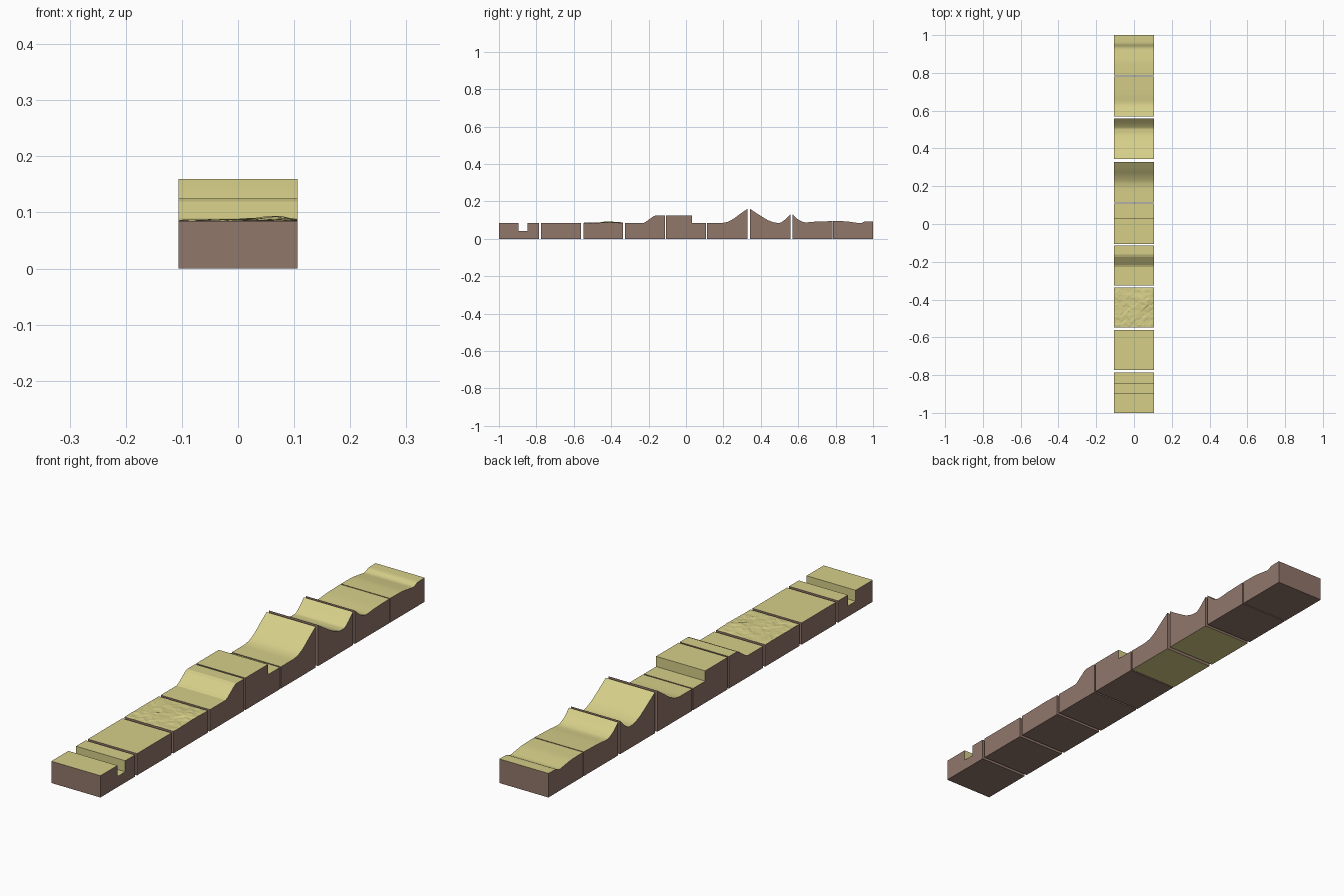
import bpy, bmesh, math, random

if "Cube" in bpy.data.objects:
    bpy.data.objects.remove(bpy.data.objects["Cube"])

random.seed(4)
HALF = 0.106      # half width of every tile
BASE = 0.085      # standard ground height


def make_mat(name, rgb):
    m = bpy.data.materials.new(name)
    m.diffuse_color = (*rgb, 1)
    m.use_nodes = True
    m.node_tree.nodes["Principled BSDF"].inputs["Base Color"].default_value = m.diffuse_color
    return m


GRASS = make_mat("pale_grass", (0.67, 0.62, 0.25))
EARTH = make_mat("brown_earth", (0.285, 0.185, 0.148))


def finish(bm, name, smooth=False):
    bmesh.ops.recalc_face_normals(bm, faces=bm.faces)
    me = bpy.data.meshes.new(name)
    bm.to_mesh(me)
    bm.free()
    me.materials.append(GRASS)
    me.materials.append(EARTH)
    ob = bpy.data.objects.new(name, me)
    bpy.context.collection.objects.link(ob)
    if smooth:
        me.shade_smooth()
        me.set_sharp_from_angle(angle=math.radians(25))
    return ob


def soften(pts, steps=4):
    """Smooth curve through profile points, without overshoot."""
    n = len(pts)
    d = [(pts[i + 1][1] - pts[i][1]) / (pts[i + 1][0] - pts[i][0]) for i in range(n - 1)]
    t = [d[0]]
    for a, b in zip(d, d[1:]):
        t.append(0 if a * b <= 0 else 2 * a * b / (a + b))
    t.append(d[-1])
    out = [pts[0]]
    for i in range(n - 1):
        (y0, z0), (y1, z1) = pts[i], pts[i + 1]
        h = y1 - y0
        for k in range(1, steps + 1):
            s = k / steps
            z = ((2 * s**3 - 3 * s**2 + 1) * z0 + (s**3 - 2 * s**2 + s) * h * t[i]
                 + (3 * s**2 - 2 * s**3) * z1 + (s**3 - s**2) * h * t[i + 1])
            out.append((y0 + s * h, z))
    return out


def tile(name, pts, curved=False, grass_bottom=False):
    """Terrain profile in (y, z), stretched across x and closed down to z = 0."""
    if curved:
        pts = soften(pts)
    loop = pts + [(pts[-1][0], 0), (pts[0][0], 0)]
    bm = bmesh.new()
    left = [bm.verts.new((-HALF, y, z)) for y, z in loop]
    right = [bm.verts.new((HALF, y, z)) for y, z in loop]
    n, top = len(loop), len(pts) - 1
    for i in range(n):
        j = (i + 1) % n
        f = bm.faces.new((left[i], left[j], right[j], right[i]))
        is_bottom = i == n - 2
        f.material_index = 0 if i < top or (is_bottom and grass_bottom) else 1
    for side in (left, right):
        bm.faces.new(side).material_index = 1
    return finish(bm, name, curved)


def rough_tile(name, y0, y1, n=16):
    """Tile with small random bumps, largest on the right side."""
    bm = bmesh.new()
    bmesh.ops.create_grid(bm, x_segments=n, y_segments=n, size=HALF)
    mid = (y0 + y1) / 2
    for v in bm.verts:
        edge = v.is_boundary
        mound = math.exp(-((v.co.x - 0.06) ** 2 + (v.co.y - 0.035) ** 2) / 0.0022)
        v.co.z = BASE + random.random() * (0.001 if edge else 0.003) + 0.007 * mound * random.uniform(0.4, 1)
        v.co.y += mid
    bmesh.ops.triangulate(bm, faces=bm.faces)
    rim = [e for e in bm.edges if e.is_boundary]
    res = bmesh.ops.extrude_edge_only(bm, edges=rim)["geom"]
    for g in res:
        if isinstance(g, bmesh.types.BMVert):
            g.co.z = 0
        elif isinstance(g, bmesh.types.BMFace):
            g.material_index = 1
    low = [e for e in bm.edges if e.is_boundary]
    for f in bmesh.ops.contextual_create(bm, geom=low)["faces"]:
        f.material_index = 1
    return finish(bm, name)


# Flat and stepped tiles, front to back
tile("trench_tile", [(-1, BASE), (-0.895, BASE), (-0.895, 0.042), (-0.847, 0.042),
                     (-0.847, BASE), (-0.787, BASE)])
tile("flat_tile", [(-0.774, BASE), (-0.562, BASE)])
rough_tile("rough_tile", -0.549, -0.337)
tile("ramp_tile", [(-0.325, BASE), (-0.228, BASE), (-0.216, 0.09), (-0.175, 0.12),
                   (-0.162, 0.125), (-0.113, 0.125)])
tile("step_tile", [(-0.106, 0.125), (0.033, 0.125), (0.033, BASE), (0.108, BASE)])

# Curved hill tiles
tile("hill_rise_tile", [(0.113, BASE), (0.185, BASE), (0.215, 0.089), (0.25, 0.105),
                        (0.29, 0.134), (0.328, 0.16)], True, True)
tile("valley_tile", [(0.343, 0.16), (0.40, 0.123), (0.45, 0.095), (0.485, 0.086),
                     (0.502, 0.086), (0.522, 0.097), (0.558, 0.13)], True, True)
tile("hill_fall_tile", [(0.57, 0.13), (0.607, 0.099), (0.64, 0.088), (0.69, 0.092),
                        (0.782, 0.095)], True)
tile("ditch_tile", [(0.786, 0.095), (0.85, 0.094), (0.90, 0.088), (0.932, 0.084),
                    (0.958, 0.093), (1.0, 0.094)], True)
